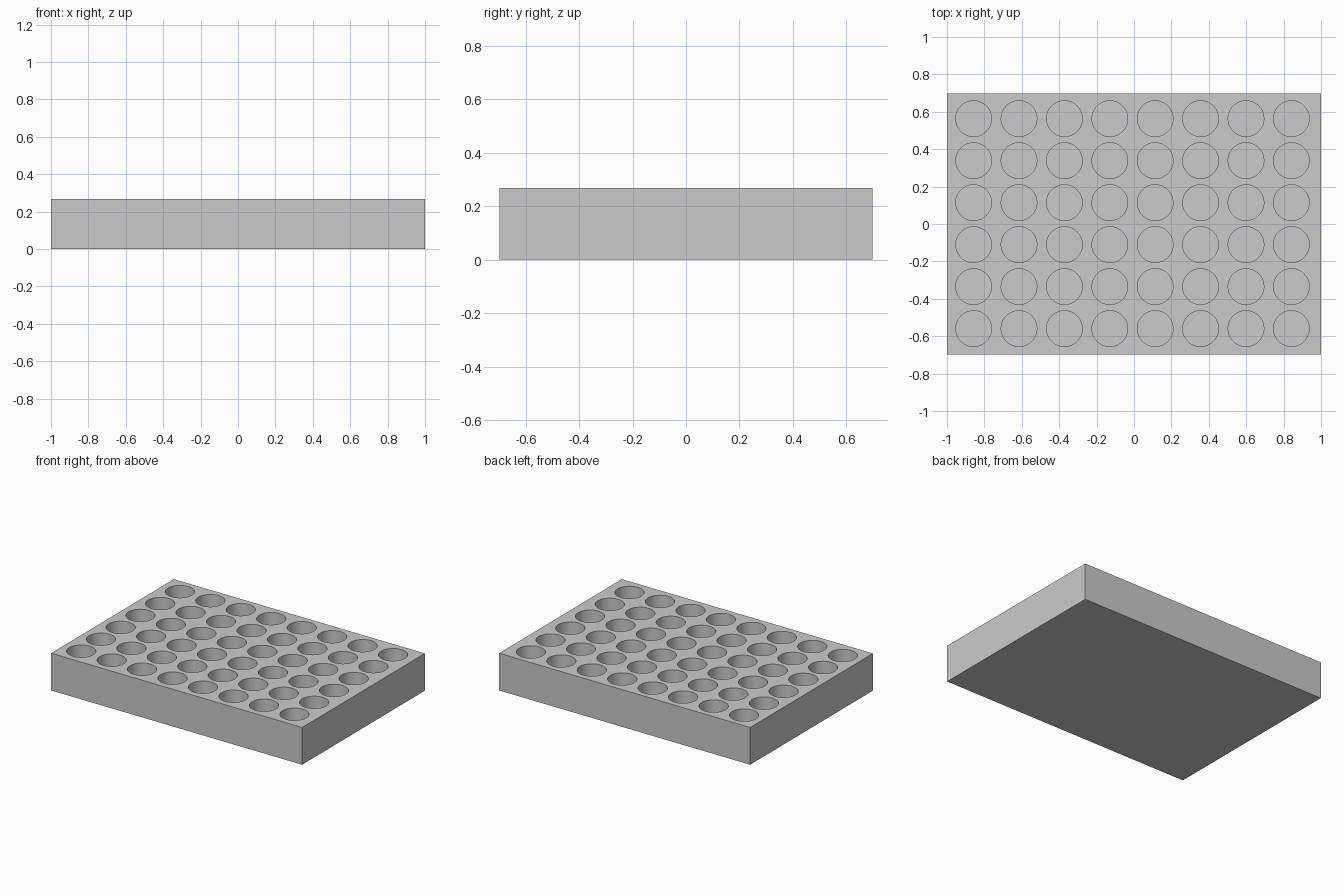
import bpy, bmesh, math
from mathutils import Matrix

if "Cube" in bpy.data.objects:
    bpy.data.objects.remove(bpy.data.objects["Cube"])

W, D, H = 2.0, 1.396, 0.268          # block size
COLS, ROWS = 8, 6                    # well layout
PITCH_X, PITCH_Y = 0.2427, 0.2245
OFF_X, OFF_Y = -0.008, 0.002
RADIUS, DEPTH, SIDES = 0.0955, 0.23, 64

grey = bpy.data.materials.new("plain grey")
grey.diffuse_color = (0.6, 0.6, 0.6, 1)
grey.use_nodes = True
grey.node_tree.nodes["Principled BSDF"].inputs["Base Color"].default_value = grey.diffuse_color


def make_object(name, bm):
    mesh = bpy.data.meshes.new(name)
    bm.to_mesh(mesh)
    bm.free()
    mesh.materials.append(grey)
    obj = bpy.data.objects.new(name, mesh)
    bpy.context.collection.objects.link(obj)
    return obj


# Solid block
bm = bmesh.new()
bmesh.ops.create_cube(bm, size=1, matrix=Matrix.Translation((0, 0, H / 2))
                      @ Matrix.Diagonal((W, D, H, 1)))
block = make_object("well_plate", bm)

# Grid of round well cutters
bm = bmesh.new()
for i in range(COLS):
    for j in range(ROWS):
        x = OFF_X + (i - (COLS - 1) / 2) * PITCH_X
        y = OFF_Y + (j - (ROWS - 1) / 2) * PITCH_Y
        bmesh.ops.create_cone(bm, cap_ends=True, segments=SIDES, radius1=RADIUS,
                              radius2=RADIUS, depth=2 * DEPTH,
                              matrix=Matrix.Translation((x, y, H)))
cutter = make_object("well_cutter", bm)
cutter.hide_render = True

# Sink the wells into the block
mod = block.modifiers.new("wells", 'BOOLEAN')
mod.operation = 'DIFFERENCE'
mod.solver = 'EXACT'
mod.object = cutter
bpy.context.view_layer.objects.active = block
block.select_set(True)
bpy.ops.object.modifier_apply(modifier=mod.name)
bpy.data.objects.remove(cutter)

# Smooth well walls, sharp rims
bpy.ops.object.shade_smooth_by_angle(angle=math.radians(30))
